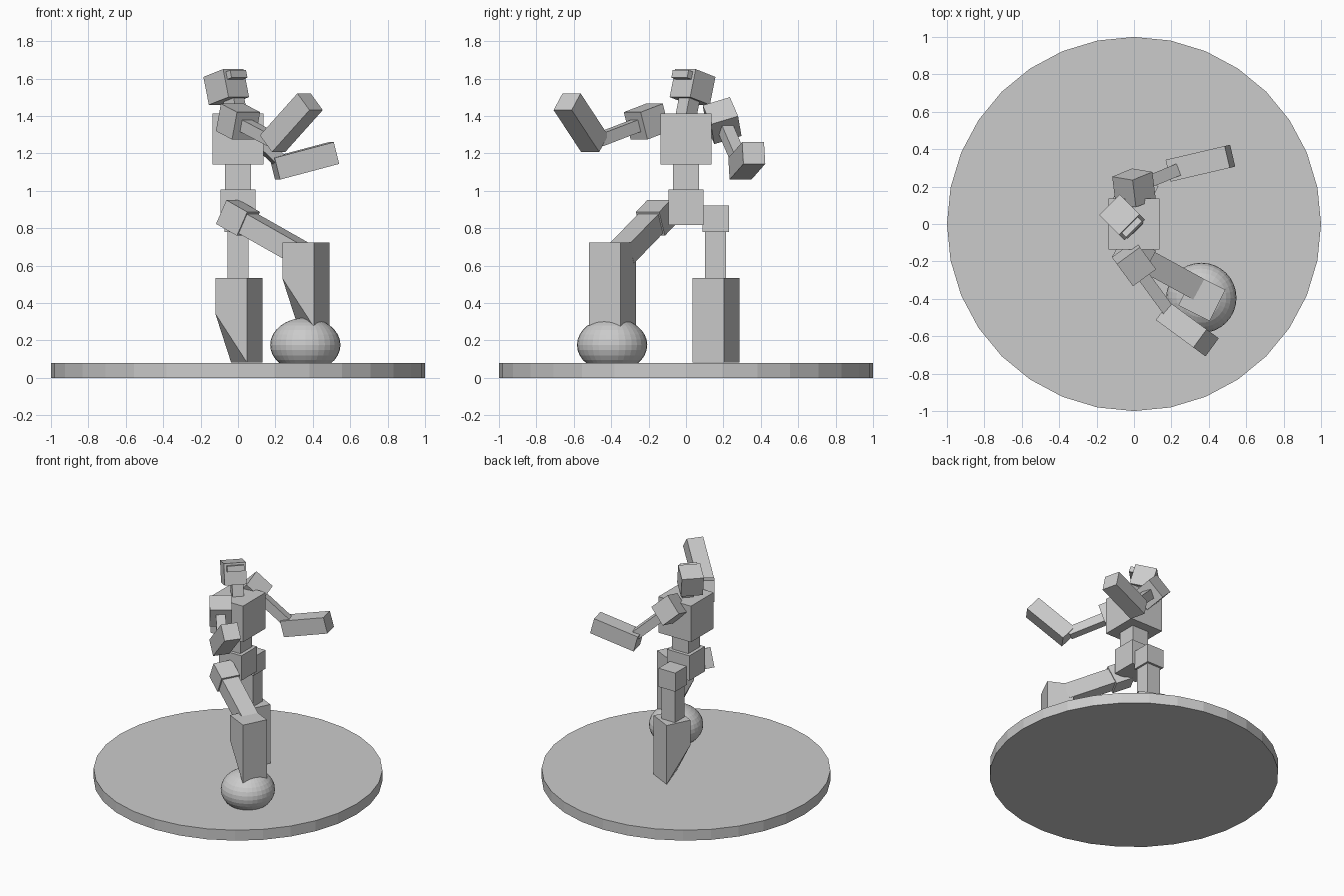
import bpy, bmesh, math
from mathutils import Vector, Matrix

if "Cube" in bpy.data.objects:
    bpy.data.objects.remove(bpy.data.objects["Cube"])


def mesh_object(name, bm, matrix=Matrix.Identity(4)):
    me = bpy.data.meshes.new(name)
    bmesh.ops.recalc_face_normals(bm, faces=bm.faces)
    bm.to_mesh(me)
    bm.free()
    ob = bpy.data.objects.new(name, me)
    ob.matrix_world = matrix
    bpy.context.collection.objects.link(ob)
    return ob


def box(name, center, size, rot=Matrix.Identity(3)):
    bm = bmesh.new()
    bmesh.ops.create_cube(bm, size=1, matrix=Matrix.Diagonal((*size, 1)))
    return mesh_object(name, bm, Matrix.Translation(center) @ rot.to_4x4())


def level_frame(d):
    """Rotation whose z axis follows d and whose x axis stays horizontal."""
    d = Vector(d).normalized()
    s = Vector((-d.y, d.x, 0)).normalized()
    return Matrix((s, d.cross(s), d)).transposed()


def swing_frame(d):
    """Shortest swing from hanging straight down to d."""
    return Vector((0, 0, -1)).rotation_difference(Vector(d)).to_matrix()


def limb(name, start, end, width, depth):
    a, b = Vector(start), Vector(end)
    return box(name, (a + b) / 2, (width, depth, (b - a).length), level_frame(b - a))


def shin(name, x, y, top):
    """Square shin whose heel corner is cut away."""
    h, low, heel = 0.094, -0.45, -0.19
    bm = bmesh.new()
    corners = [(-h, -h, heel), (h, -h, low), (h, h, low), (-h, h, low)]
    b = [bm.verts.new(c) for c in corners]
    t = [bm.verts.new((c[0], c[1], 0)) for c in corners]
    bm.faces.new(t)
    for i in range(4):
        j = (i + 1) % 4
        bm.faces.new((b[i], b[j], t[j], t[i]))
    bm.faces.new((b[1], b[2], b[3]))
    bm.faces.new((b[0], b[1], b[3]))
    m = Matrix.Translation((x, y, top)) @ Matrix.Rotation(math.radians(-26.5), 4, 'Z')
    return mesh_object(name, bm, m)


# round base
bm = bmesh.new()
bmesh.ops.create_cone(bm, cap_ends=True, segments=32, radius1=1, radius2=1, depth=0.08)
mesh_object("base", bm, Matrix.Translation((0, 0, 0.04)))

# squashed ball under the raised foot
bm = bmesh.new()
bmesh.ops.create_uvsphere(bm, u_segments=32, v_segments=16, radius=1)
mesh_object("ball", bm, Matrix.Translation((0.36, -0.395, 0.176)) @ Matrix.Diagonal((0.188, 0.188, 0.145, 1)))

# trunk
box("chest", (0, 0, 1.277), (0.275, 0.275, 0.275))
box("waist", (0, 0, 1.07), (0.138, 0.138, 0.18))
box("pelvis", (0, 0, 0.912), (0.188, 0.188, 0.19))

# standing leg
box("standing_hip", (0, 0.16, 0.85), (0.142, 0.142, 0.142))
box("standing_thigh", (0, 0.158, 0.65), (0.113, 0.113, 0.32))
shin("standing_shin", 0.005, 0.16, 0.533)

# raised leg
hip = Vector((0, -0.16, 0.855))
thigh_dir = Vector((0.785, -0.43, -0.445)).normalized()
box("raised_hip", hip, (0.142, 0.142, 0.142), level_frame(thigh_dir))
limb("raised_thigh", hip, hip + thigh_dir * 0.43, 0.125, 0.115)
shin("raised_shin", 0.363, -0.393, 0.723)

# arms: shoulder, elbow, forearm centre, forearm direction, shoulder frame
arms = {
    "near": ((0, -0.21, 1.37), (0.19, -0.47, 1.27), (0.285, -0.562, 1.364), (0.6, -0.44, 0.67), level_frame),
    "far": ((0, 0.193, 1.375), (0.235, 0.29, 1.15), (0.355, 0.325, 1.16), (0.94, 0.22, 0.25), swing_frame),
}
for side, (sh, el, mid, d, frame) in arms.items():
    box(side + "_shoulder", sh, (0.153, 0.153, 0.153), frame(Vector(el) - Vector(sh)))
    limb(side + "_upper_arm", sh, el, 0.066, 0.066)
    box(side + "_forearm", mid, (0.12, 0.12, 0.335), level_frame(d))

# head, turned and tilted back, with neck and visor
up = Vector((-0.19, 0.19, 0.963)).normalized()
face = Vector((0.68, -0.68, 0.27)).normalized()
head_rot = Matrix((up.cross(face), -face, up)).transposed()
head = Vector((-0.063, 0.035, 1.555))
box("head", head, (0.155, 0.155, 0.155), head_rot)
box("visor", head + face * 0.088 + up * 0.042, (0.12, 0.045, 0.042), head_rot)
box("neck", (-0.015, 0.01, 1.45), (0.08, 0.08, 0.13), head_rot)
